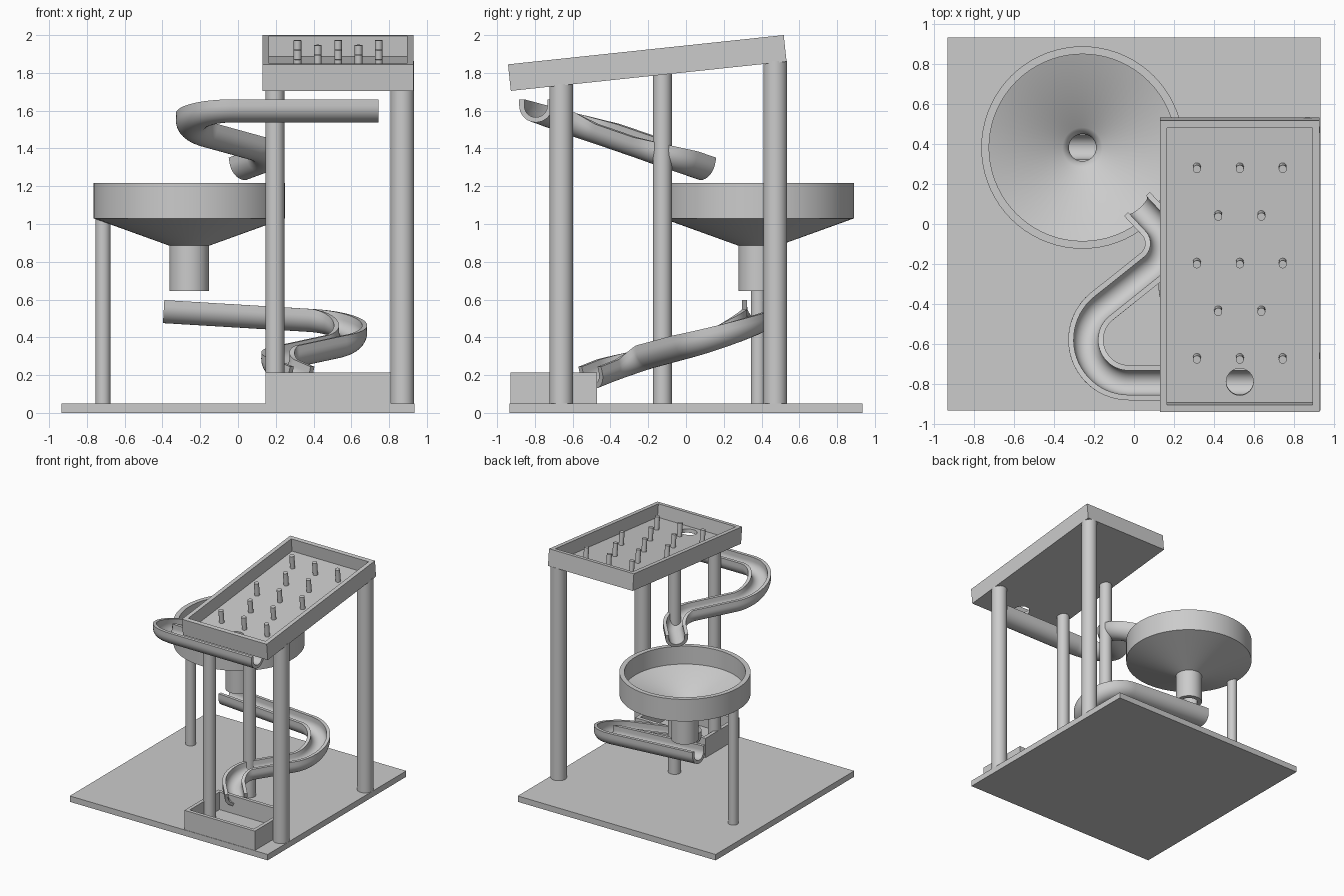
import bpy, bmesh, math
from mathutils import Matrix, Vector

if "Cube" in bpy.data.objects:
    bpy.data.objects.remove(bpy.data.objects["Cube"])

grey = bpy.data.materials.new("plain grey")
grey.use_nodes = True
grey.diffuse_color = (0.6, 0.6, 0.6, 1)
grey.node_tree.nodes["Principled BSDF"].inputs["Base Color"].default_value = (0.6, 0.6, 0.6, 1)


def finish(name, bm, matrix=Matrix(), smooth=False):
    bmesh.ops.recalc_face_normals(bm, faces=bm.faces)
    mesh = bpy.data.meshes.new(name)
    bm.to_mesh(mesh)
    bm.free()
    mesh.materials.append(grey)
    obj = bpy.data.objects.new(name, mesh)
    bpy.context.collection.objects.link(obj)
    obj.matrix_world = matrix
    if smooth:
        bpy.ops.object.select_all(action="DESELECT")
        obj.select_set(True)
        bpy.context.view_layer.objects.active = obj
        bpy.ops.object.shade_smooth_by_angle(angle=math.radians(35))
    return obj


def box(name, size, centre, matrix=Matrix()):
    bm = bmesh.new()
    bmesh.ops.create_cube(bm, size=1)
    bmesh.ops.scale(bm, vec=size, verts=bm.verts)
    return finish(name, bm, matrix @ Matrix.Translation(centre))


def cylinder(name, radius, x, y, z0, z1, matrix=Matrix(), sides=32):
    bm = bmesh.new()
    bmesh.ops.create_cone(bm, cap_ends=True, segments=sides, radius1=radius,
                          radius2=radius, depth=z1 - z0)
    return finish(name, bm, matrix @ Matrix.Translation((x, y, (z0 + z1) / 2)), True)


def cut(obj, cutter):
    mod = obj.modifiers.new("cut", "BOOLEAN")
    mod.operation = "DIFFERENCE"
    mod.solver = "EXACT"
    mod.object = cutter
    bpy.context.view_layer.objects.active = obj
    bpy.ops.object.modifier_apply(modifier=mod.name)
    bpy.data.objects.remove(cutter)


# Ground plate
box("base_plate", (1.867, 1.867, 0.05), (0, 0, 0.025))

# Tilted peg tray with an exit hole
TILT = math.radians(6.06)
tray_frame = Matrix.Translation((0.53, -0.205, 1.8525)) @ Matrix.Rotation(TILT, 4, "X")
TOP, FLOOR = 0.0705, -0.0395
tray = box("peg_tray", (0.8, 1.468, 2 * TOP), (0, 0, 0), tray_frame)
cut(tray, box("tray_cutter", (0.73, 1.395, 0.3), (0, 0, FLOOR + 0.15), tray_frame))
cut(tray, cylinder("hole_cutter", 0.068, 0, -0.593, -0.2, 0.2, tray_frame))

# Staggered rows of pegs
for row in range(5):
    columns = (-0.215, 0, 0.215) if row % 2 == 0 else (-0.108, 0.108)
    for x in columns:
        cylinder("peg", 0.02, x, 0.01 + 0.24 * (row - 2), FLOOR - 0.01, TOP - 0.002,
                 tray_frame, 20)

# Support posts reaching the underside of the tray
for name, x, y, r in (("front_left_post", 0.87, -0.66, 0.063),
                      ("back_left_post", 0.87, 0.473, 0.063),
                      ("front_right_post", 0.195, -0.66, 0.05),
                      ("middle_post", 0.195, -0.125, 0.05)):
    cylinder(name, r, x, y, 0.04, 1.81 + (y + 0.02) * math.tan(TILT))
cylinder("funnel_post", 0.04, -0.715, 0.383, 0.04, 1.04)

# Funnel, turned from a closed profile
profile = [(0.507, 1.218), (0.507, 1.03), (0.105, 0.885), (0.105, 0.645),
           (0.068, 0.645), (0.068, 0.885), (0.078, 0.91), (0.1, 0.93),
           (0.468, 1.065), (0.468, 1.218)]
bm = bmesh.new()
ring = [bm.verts.new((r, 0, z)) for r, z in profile]
edges = [bm.edges.new((ring[i - 1], ring[i])) for i in range(len(ring))]
bmesh.ops.spin(bm, geom=ring + edges, cent=(0, 0, 0), axis=(0, 0, 1),
               angle=math.tau, steps=72)
bmesh.ops.remove_doubles(bm, verts=bm.verts, dist=0.0005)
finish("funnel", bm, Matrix.Translation((-0.258, 0.383, 0)), True)


# Marble channels: a rounded path swept with a U section
def rounded(points, radii):
    pts = [Vector(p) for p in points]
    out = [pts[0]]
    for a, b, c, r in zip(pts, pts[1:], pts[2:], radii):
        d0, d1 = (b - a).normalized(), (c - b).normalized()
        turn = d0.angle(d1)
        side = Vector((-d0.y, d0.x)) * (1 if d0.x * d1.y > d0.y * d1.x else -1)
        start = b - d0 * r * math.tan(turn / 2)
        centre = start + side * r
        for i in range(25):
            t = turn * i / 24
            out.append(centre - side * r * math.cos(t) + d0 * r * math.sin(t))
    return out + [pts[-1]]


def u_section(outer, inner, wall):
    arc = [math.pi * i / 18 for i in range(19)]
    loop = [(-outer, 0)]
    loop += [(-outer * math.cos(a), -wall - outer * math.sin(a)) for a in arc]
    loop += [(outer, 0), (inner, 0)]
    loop += [(inner * math.cos(a), -wall - inner * math.sin(a)) for a in arc]
    return loop + [(-inner, 0)]


def channel(name, matrix, side_slope):
    flat = rounded([(0, 0), (1.385, 0), (0.531, -0.682), (0.73, -0.895)], (0.215, 0.15))
    path = [Vector((p.x, p.y, 0.345 * p.y - side_slope * p.x)) for p in flat]
    section = u_section(0.088, 0.061, 0.034)
    bm = bmesh.new()
    rings = []
    for i, p in enumerate(path):
        before, after = path[max(i - 1, 0)], path[min(i + 1, len(path) - 1)]
        t = ((after - p).normalized() + (p - before).normalized()).normalized()
        side = Vector((-t.y, t.x, 0)).normalized()
        up = t.cross(side)
        rings.append([bm.verts.new(p + side * u + up * v) for u, v in section])
    n = len(section)
    for a, b in zip(rings, rings[1:]):
        for i in range(n):
            bm.faces.new((a[i - 1], a[i], b[i], b[i - 1]))
    bm.faces.new(rings[0])
    bm.faces.new(rings[-1])
    finish(name, bm, matrix, True)


channel("upper_channel",
        Matrix.Translation((0.745, -0.795, 1.66)) @ Matrix.Rotation(math.pi, 4, "Z"), 0)
channel("lower_channel", Matrix.Translation((-0.39, 0.385, 0.597)), 0.06)

# Open catch box at the end of the run
catch = box("catch_box", (0.665, 0.46, 0.175), (0.478, -0.7, 0.1275))
cut(catch, box("catch_cutter", (0.605, 0.4, 0.3), (0.478, -0.7, 0.215)))
